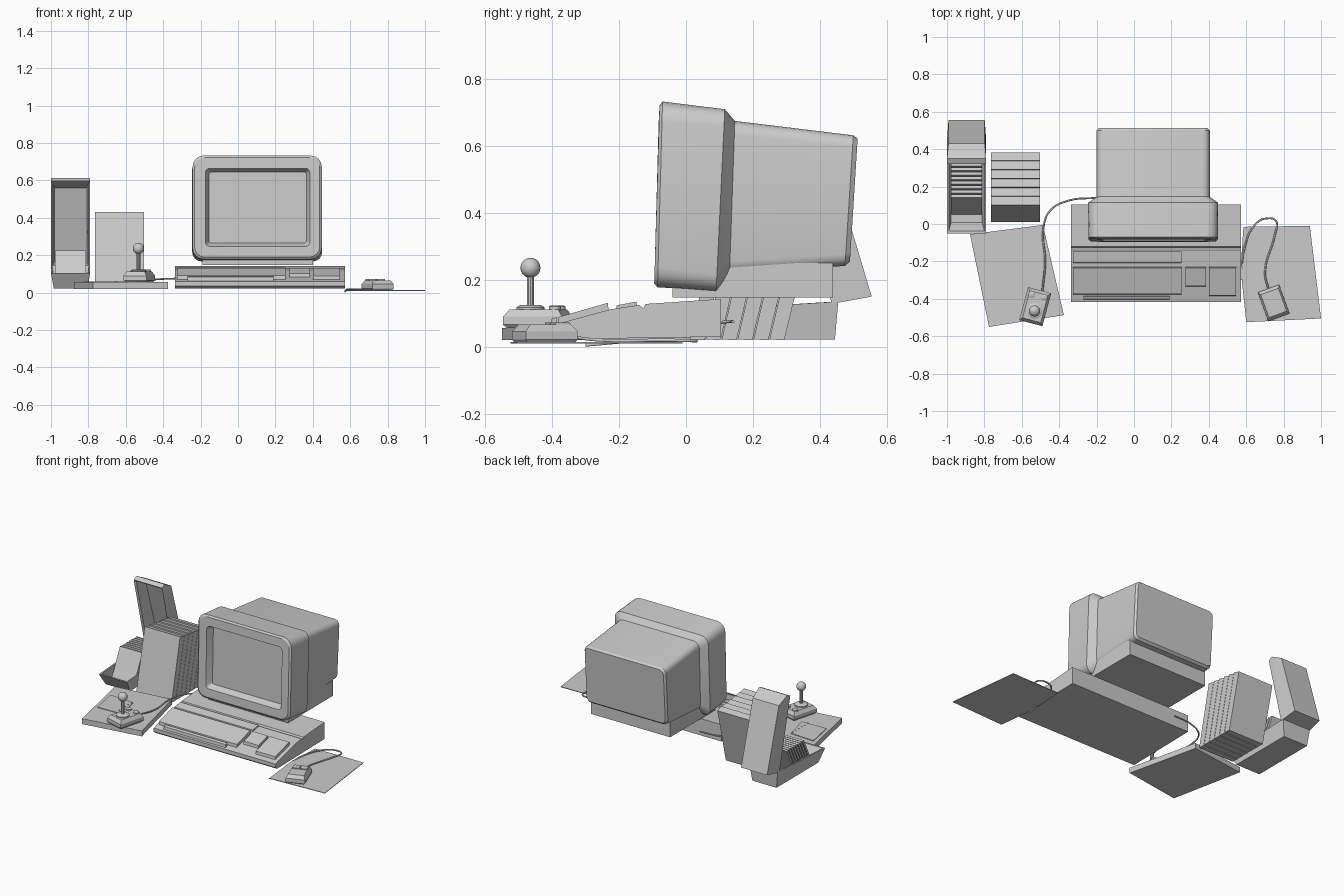
import bpy, bmesh, math
from mathutils import Vector

if "Cube" in bpy.data.objects:
    bpy.data.objects.remove(bpy.data.objects["Cube"])

grey = bpy.data.materials.new("plain_grey")
grey.diffuse_color = (0.6, 0.6, 0.6, 1)
grey.use_nodes = True
grey.node_tree.nodes["Principled BSDF"].inputs["Base Color"].default_value = grey.diffuse_color


def finish(name, bm, smooth=None):
    bmesh.ops.recalc_face_normals(bm, faces=bm.faces)
    me = bpy.data.meshes.new(name)
    bm.to_mesh(me)
    bm.free()
    me.materials.append(grey)
    ob = bpy.data.objects.new(name, me)
    bpy.context.collection.objects.link(ob)
    if smooth:
        bpy.ops.object.select_all(action='DESELECT')
        ob.select_set(True)
        bpy.context.view_layer.objects.active = ob
        bpy.ops.object.shade_smooth_by_angle(angle=math.radians(smooth))
    return ob


def loft(name, rings, smooth=None):
    """Skin equal-length rings of points and cap both ends."""
    bm = bmesh.new()
    vs = [[bm.verts.new(p) for p in r] for r in rings]
    n = len(rings[0])
    for a, b in zip(vs, vs[1:]):
        for i in range(n):
            j = (i + 1) % n
            bm.faces.new((a[i], a[j], b[j], b[i]))
    bm.faces.new(vs[0])
    bm.faces.new(vs[-1])
    return finish(name, bm, smooth)


def prism(name, x0, x1, prof):
    """Side profile (y, z) extruded along x."""
    return loft(name, [[(x, y, z) for y, z in prof] for x in (x0, x1)])


def slab(name, xy, z0, z1):
    return loft(name, [[(x, y, z) for x, y in xy] for z in (z0, z1)])


def box(name, x0, x1, y0, y1, z0, z1):
    return slab(name, [(x0, y0), (x1, y0), (x1, y1), (x0, y1)], z0, z1)


def upright(x0, x1, bot, top, r=0, seg=4):
    """Rounded rectangle standing between a bottom and a top (y, z) line."""
    if r == 0:
        uv = [(x0, 0), (x1, 0), (x1, 1), (x0, 1)]
    else:
        h = math.dist(bot, top)
        uv = []
        for cx, cz, a0 in ((x1 - r, h - r, 0), (x0 + r, h - r, 90),
                           (x0 + r, r, 180), (x1 - r, r, 270)):
            for i in range(seg + 1):
                a = math.radians(a0 + 90 * i / seg)
                uv.append((cx + r * math.cos(a), (cz + r * math.sin(a)) / h))
    return [(u, bot[0] + (top[0] - bot[0]) * v, bot[1] + (top[1] - bot[1]) * v)
            for u, v in uv]


def turned(c, w, d, ang, z, off=(0, 0)):
    """Flat rectangle turned about the vertical through c."""
    ca, sa = math.cos(math.radians(ang)), math.sin(math.radians(ang))
    pts = []
    for sx, sy in ((-1, -1), (1, -1), (1, 1), (-1, 1)):
        x, y = off[0] + sx * w / 2, off[1] + sy * d / 2
        pts.append((c[0] + x * ca - y * sa, c[1] + x * sa + y * ca, z))
    return pts


def lathe(name, c, prof, n=16):
    rings = [[(c[0] + r * math.cos(math.tau * i / n),
               c[1] + r * math.sin(math.tau * i / n), z) for i in range(n)]
             for r, z in prof]
    return loft(name, rings, 35)


def cable(name, pts, r):
    cu = bpy.data.curves.new(name, 'CURVE')
    cu.dimensions = '3D'
    cu.bevel_depth, cu.bevel_resolution, cu.resolution_u = r, 1, 5
    cu.use_fill_caps = True
    s = cu.splines.new('BEZIER')
    s.bezier_points.add(len(pts) - 1)
    for b, p in zip(s.bezier_points, pts):
        b.co = p
        b.handle_left_type = b.handle_right_type = 'AUTO'
    cu.materials.append(grey)
    bpy.context.collection.objects.link(bpy.data.objects.new(name, cu))


# Monitor: recessed screen, bezel, narrower rear shell
loft("monitor", [
    upright(-0.155, 0.365, (-0.05, 0.265), (-0.04, 0.645), 0.012),
    upright(-0.175, 0.385, (-0.092, 0.247), (-0.082, 0.665), 0.025),
    upright(-0.232, 0.437, (-0.095, 0.19), (-0.079, 0.722), 0.055),
    upright(-0.243, 0.448, (-0.085, 0.178), (-0.07, 0.733), 0.06),
    upright(-0.245, 0.45, (0.09, 0.167), (0.116, 0.71), 0.05),
    upright(-0.2, 0.405, (0.13, 0.215), (0.146, 0.675), 0.04),
    upright(-0.2, 0.405, (0.475, 0.242), (0.5, 0.632), 0.035),
    upright(-0.19, 0.395, (0.49, 0.255), (0.513, 0.622), 0.03)], 30)
box("monitor_stand", -0.19, 0.40, -0.04, 0.44, 0.147, 0.25)

# Computer case with wedge front and a groove ahead of the rear deck
prism("computer_case", -0.336, 0.571, [
    (-0.40, 0.022), (-0.417, 0.035), (-0.417, 0.06), (-0.225, 0.112),
    (-0.14, 0.125), (-0.128, 0.115), (-0.12, 0.128), (0.105, 0.143),
    (0.105, 0.03)])


# Key blocks lying on the slope
def keys(name, x0, x1, y0, y1):
    def top(y):
        return 0.083 + (y + 0.406) * 0.275
    prism(name, x0, x1, [(y0, top(y0) - 0.03), (y0 + 0.004, top(y0)),
                         (y1 - 0.004, top(y1)), (y1, top(y1) - 0.03)])


keys("main_keys", -0.325, 0.255, -0.378, -0.23)
keys("space_bar", -0.27, 0.19, -0.406, -0.383)
keys("cursor_keys", 0.275, 0.385, -0.335, -0.23)
keys("number_keys", 0.40, 0.545, -0.385, -0.23)
prism("function_keys", -0.325, 0.255, [(-0.21, 0.10), (-0.207, 0.124),
                                       (-0.148, 0.135), (-0.145, 0.11)])

# Mouse mat, mouse and mouse cable
slab("mouse_mat", [(0.585, -0.015), (0.94, -0.01), (1.0, -0.505),
                   (0.6, -0.525), (0.57, -0.24)], 0.01, 0.014)
mc = (0.747, -0.422)
loft("mouse", [turned(mc, 0.11, 0.155, 20, 0.014), turned(mc, 0.122, 0.165, 20, 0.022),
               turned(mc, 0.122, 0.165, 20, 0.045), turned(mc, 0.10, 0.13, 20, 0.066)])
for i, s in enumerate((-1, 1)):
    loft(f"mouse_button_{i}", [turned(mc, 0.044, 0.045, 20, z, (s * 0.025, 0.04))
                               for z in (0.06, 0.072)])
cable("mouse_cable", [(0.718, -0.345, 0.03), (0.70, -0.26, 0.02), (0.755, -0.05, 0.02),
                      (0.76, 0.015, 0.018), (0.71, 0.03, 0.018), (0.65, 0.0, 0.018),
                      (0.59, -0.13, 0.018), (0.572, -0.30, 0.005)], 0.005)

# Flat folder with a loose page and binding holes
slab("folder", [(-0.877, -0.055), (-0.487, -0.005), (-0.375, -0.487),
                (-0.775, -0.55)], 0.02, 0.056)
slab("loose_page", [(-0.825, -0.175), (-0.65, -0.185), (-0.61, -0.36),
                    (-0.79, -0.365)], 0.056, 0.060)
for i in range(6):
    lathe(f"binding_hole_{i}", (-0.655 + i * 0.0, -0.20 - i * 0.032),
          [(0.005, 0.055), (0.005, 0.063)], 6)

# Joystick: stepped base, collar, shaft, ball and two buttons
jc, ja = (-0.528, -0.442), -15
loft("joystick_base", [turned(jc, 0.11, 0.165, ja, 0.056), turned(jc, 0.128, 0.182, ja, 0.066),
                       turned(jc, 0.128, 0.182, ja, 0.09), turned(jc, 0.10, 0.15, ja, 0.112)])
sc = (-0.532, -0.465)
lathe("joystick_collar", sc, [(0.042, 0.105), (0.042, 0.118), (0.03, 0.125)])
lathe("joystick_shaft", sc, [(0.011, 0.12), (0.011, 0.215)], 10)
lathe("joystick_ball", sc, [(max(0.001, 0.03 * math.sin(math.pi * i / 10)),
                             0.236 - 0.03 * math.cos(math.pi * i / 10))
                            for i in range(11)])
for i, p in enumerate(((-0.548, -0.378), (-0.482, -0.392))):
    lathe(f"joystick_button_{i}", p, [(0.018, 0.10), (0.018, 0.12), (0.012, 0.124)], 12)
cable("joystick_cable", [(-0.49, -0.36, 0.085), (-0.475, -0.2, 0.065), (-0.485, -0.03, 0.065),
                         (-0.45, 0.07, 0.07), (-0.35, 0.125, 0.075),
                         (-0.2, 0.14, 0.075)], 0.005)

# Row of leaning manuals
for i in range(6):
    y = 0.012 + i * 0.0475
    h = 0.43 - 0.006 * i
    lean = 0.09
    prism(f"manual_{i}", -0.765, -0.502, [(y, 0.022), (y + 0.044, 0.02),
                                          (y + 0.044 + lean, h - 0.012), (y + lean, h)])

# Disk box: flared hollow tray, open lid, row of disks
loft("disk_tray", [upright(-0.985, -0.805, (0.0, 0.022), (0.445, 0.022)),
                   upright(-1.0, -0.79, (-0.05, 0.105), (0.455, 0.135)),
                   upright(-0.99, -0.80, (-0.038, 0.105), (0.443, 0.135)),
                   upright(-0.978, -0.812, (0.008, 0.034), (0.435, 0.034))])
loft("disk_box_lid", [upright(-0.992, -0.798, (0.555, 0.15), (0.43, 0.57)),
                      upright(-1.0, -0.79, (0.445, 0.13), (0.35, 0.612)),
                      upright(-1.0, -0.79, (0.435, 0.13), (0.32, 0.597)),
                      upright(-0.99, -0.80, (0.44, 0.145), (0.335, 0.585)),
                      upright(-0.982, -0.808, (0.54, 0.165), (0.42, 0.56))])
for i in range(8):
    y = 0.05 + i * 0.024
    prism(f"disk_{i}", -0.978, -0.812, [(y, 0.034), (y + 0.015, 0.034),
                                        (y + 0.108, 0.22), (y + 0.093, 0.224)])
